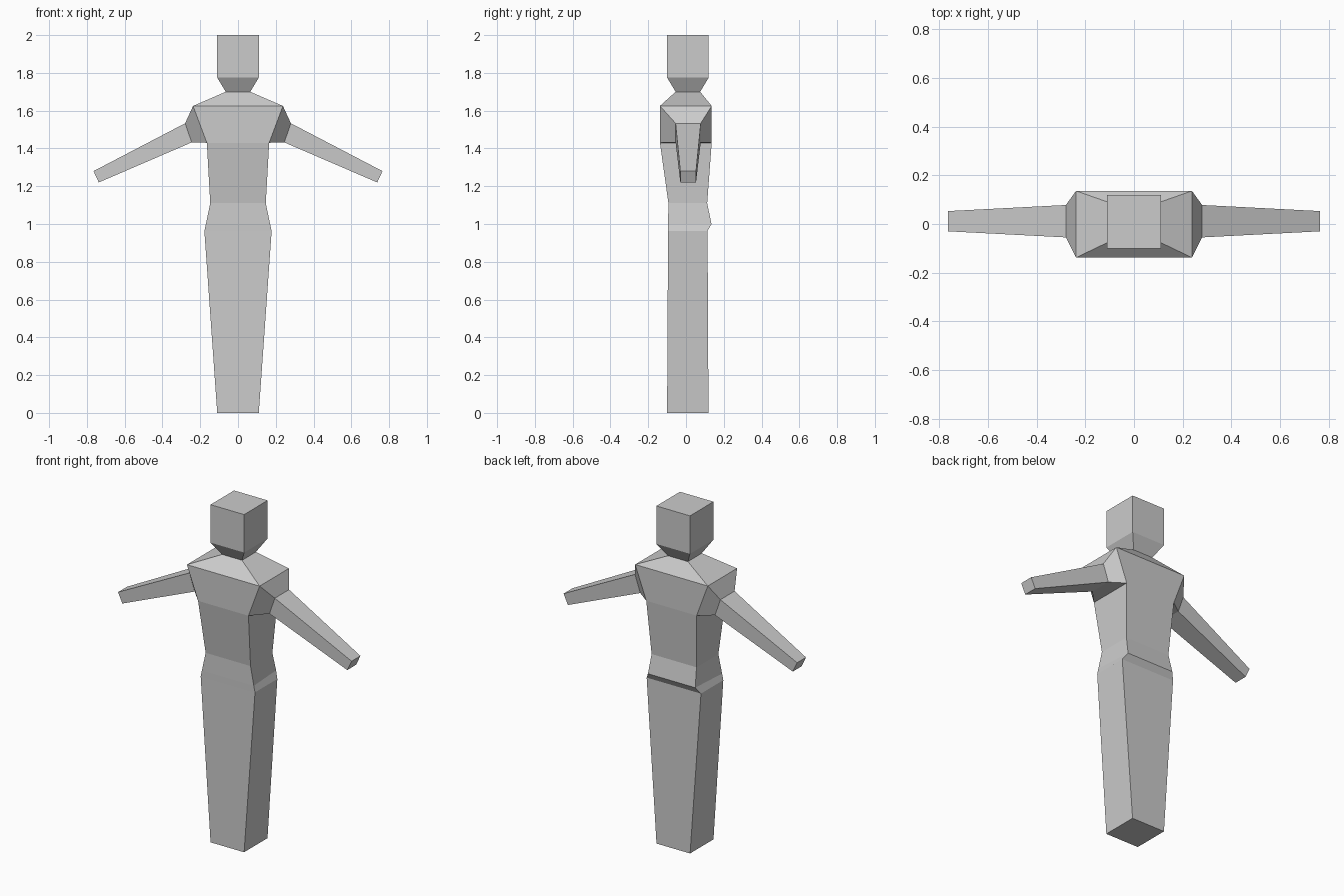
import bpy
import bmesh

cube = bpy.data.objects.get("Cube")
if cube:
    bpy.data.objects.remove(cube, do_unlink=True)

# Single plain grey
grey = bpy.data.materials.new("plain grey")
grey.use_nodes = True
colour = (0.6, 0.6, 0.6, 1)
grey.diffuse_color = colour
grey.node_tree.nodes["Principled BSDF"].inputs["Base Color"].default_value = colour


def ring(z, half, front, back, back_half=None):
    """Four corners of a level cross-section."""
    b = half if back_half is None else back_half
    return [(-half, front, z), (half, front, z), (b, back, z), (-b, back, z)]


def loft(name, rings, start=False, end=False, skip=()):
    """Skin four-sided rings; skip lists (level, side) faces left open."""
    bm = bmesh.new()
    levels = [[bm.verts.new(p) for p in r] for r in rings]
    for level, (low, high) in enumerate(zip(levels, levels[1:])):
        for i in range(4):
            j = (i + 1) % 4
            if (level, i) not in skip:
                bm.faces.new((low[i], low[j], high[j], high[i]))
    if start:
        bm.faces.new(levels[0][::-1])
    if end:
        bm.faces.new(levels[-1])
    mesh = bpy.data.meshes.new(name)
    bm.to_mesh(mesh)
    bm.free()
    mesh.materials.append(grey)
    obj = bpy.data.objects.new(name, mesh)
    bpy.context.collection.objects.link(obj)
    return obj


# Shared joints between parts
hip = ring(0.963, 0.178, -0.095, 0.114)
waist = ring(1.11, 0.147, -0.093, 0.112)
ribs = ring(1.43, 0.165, -0.138, 0.136)
shoulders = ring(1.625, 0.238, -0.138, 0.136)
neck = ring(1.7, 0.065, -0.055, 0.075)

# Joined legs, tapering to the feet
loft("legs", [ring(0, 0.11, -0.1, 0.119), hip], start=True)

# Pelvis with a ridge across the back
loft("pelvis", [hip, ring(1.0, 0.17, -0.095, 0.135, 0.155), waist])

# Torso, left open where the arms join
loft("torso", [waist, ribs, shoulders, neck], skip={(1, 1), (1, 3)})

# Neck flare and box head
loft("head", [neck, ring(1.775, 0.11, -0.1, 0.12), ring(2, 0.11, -0.1, 0.12)], end=True)


def arm_ring(low, high, front, back):
    """Cross-section of an arm between a lower and an upper (x, z) point."""
    return [(low[0], front, low[1]), (low[0], back, low[1]),
            (high[0], back, high[1]), (high[0], front, high[1])]


# Shoulder flare and straight arm, mirrored for the other side
for name, side in (("left_arm", 1), ("right_arm", -1)):
    rings = [arm_ring((0.165, 1.43), (0.238, 1.625), -0.138, 0.136),
             arm_ring((0.245, 1.432), (0.28, 1.533), -0.055, 0.078),
             arm_ring((0.737, 1.22), (0.765, 1.28), -0.03, 0.053)]
    rings = [[(side * x, y, z) for x, y, z in r] for r in rings]
    if side < 0:
        rings = [r[::-1] for r in rings]
    loft(name, rings, end=True)
